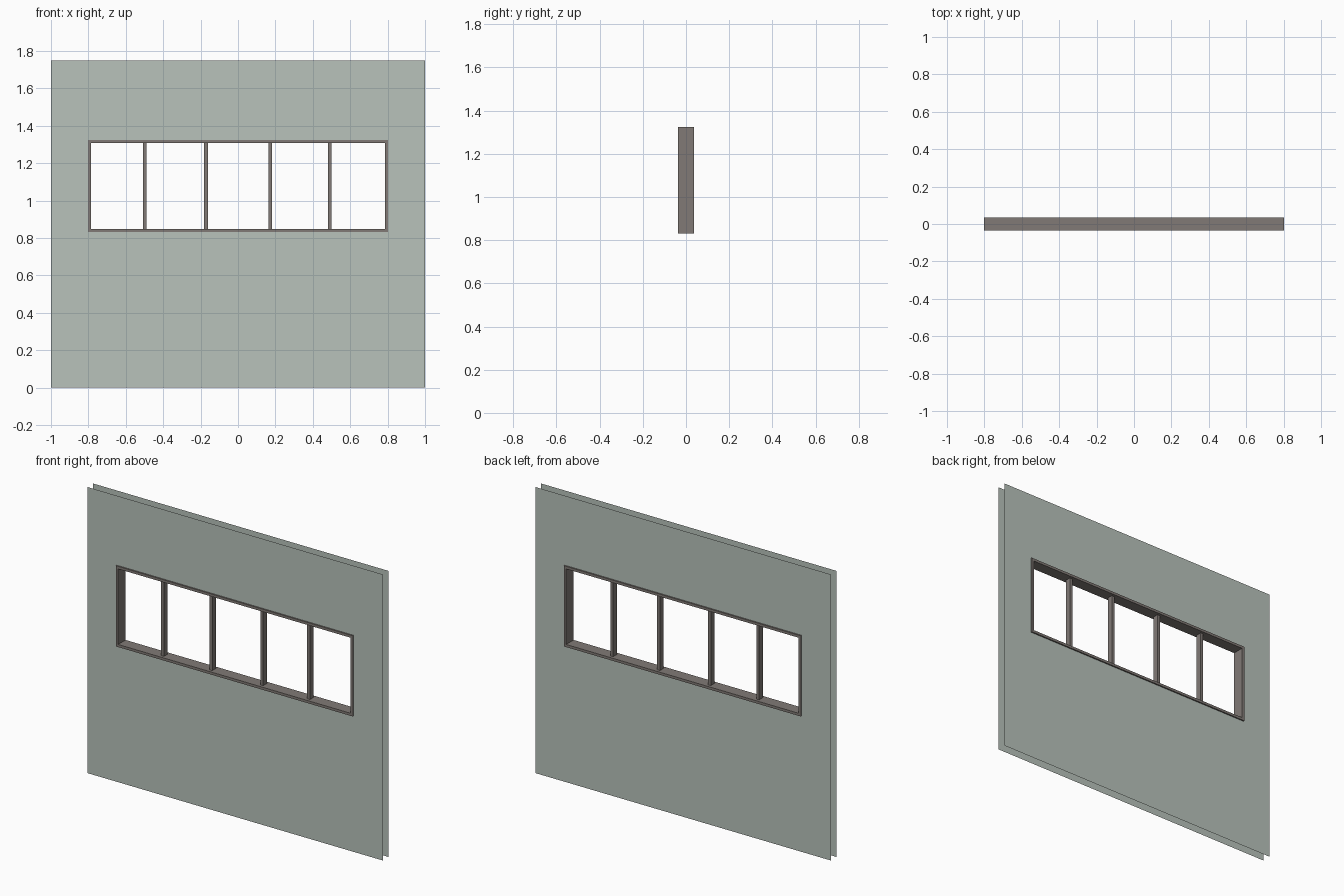
import bpy, bmesh

if "Cube" in bpy.data.objects:
    bpy.data.objects.remove(bpy.data.objects["Cube"])


def material(name, rgb):
    m = bpy.data.materials.new(name)
    m.diffuse_color = (*rgb, 1)
    m.use_nodes = True
    m.node_tree.nodes["Principled BSDF"].inputs["Base Color"].default_value = m.diffuse_color
    return m


WALL = material("pale_grey_green", (0.485, 0.545, 0.50))
FRAME = material("warm_dark_grey", (0.22, 0.195, 0.18))


def make_object(name, bm, mat):
    mesh = bpy.data.meshes.new(name)
    bm.to_mesh(mesh)
    bm.free()
    mesh.materials.append(mat)
    ob = bpy.data.objects.new(name, mesh)
    bpy.context.collection.objects.link(ob)
    return ob


def ring(bm, outer, inner, y, flip=False):
    """Four mitred quads between two rectangles (x0, x1, z0, z1) at depth y."""
    loops = []
    for x0, x1, z0, z1 in (outer, inner):
        loops.append([bm.verts.new((x, y, z)) for x, z in
                      ((x0, z0), (x1, z0), (x1, z1), (x0, z1))])
    o, i = loops
    for k in range(4):
        n = (k + 1) % 4
        quad = [o[k], o[n], i[n], i[k]]
        bm.faces.new(quad[::-1] if flip else quad)
    return o, i


def box(name, lo, hi, mat):
    bm = bmesh.new()
    bmesh.ops.create_cube(bm, size=1)
    for v in bm.verts:
        v.co = [lo[k] + (v.co[k] + 0.5) * (hi[k] - lo[k]) for k in range(3)]
    return make_object(name, bm, mat)


OUTER = (-0.802, 0.802, 0.831, 1.325)
T, D = 0.016, 0.036          # frame bar width, half depth
INNER = (OUTER[0] + T, OUTER[1] - T, OUTER[2] + T, OUTER[3] - T)

# Two thin wall sheets with the window opening left out
for name, y, flip in (("front_wall_sheet", -0.028, False),
                      ("back_wall_sheet", 0.028, True)):
    bm = bmesh.new()
    ring(bm, (-1, 1, 0, 1.75), OUTER, y, flip)
    make_object(name, bm, WALL)

# Window frame: front and back rings joined by inner and outer sides
bm = bmesh.new()
fo, fi = ring(bm, OUTER, INNER, -D)
bo, bi = ring(bm, OUTER, INNER, D, True)
for a, b in ((fo, bo), (fi, bi)):
    for k in range(4):
        n = (k + 1) % 4
        bm.faces.new((a[k], a[n], b[n], b[k]))
bmesh.ops.recalc_face_normals(bm, faces=bm.faces)
make_object("window_frame", bm, FRAME)

# Four upright mullions
for n, x in enumerate((-0.498, -0.171, 0.173, 0.490)):
    box(f"mullion_{n + 1}", (x - 0.0095, -0.018, INNER[2]),
        (x + 0.0095, 0.018, INNER[3]), FRAME)
